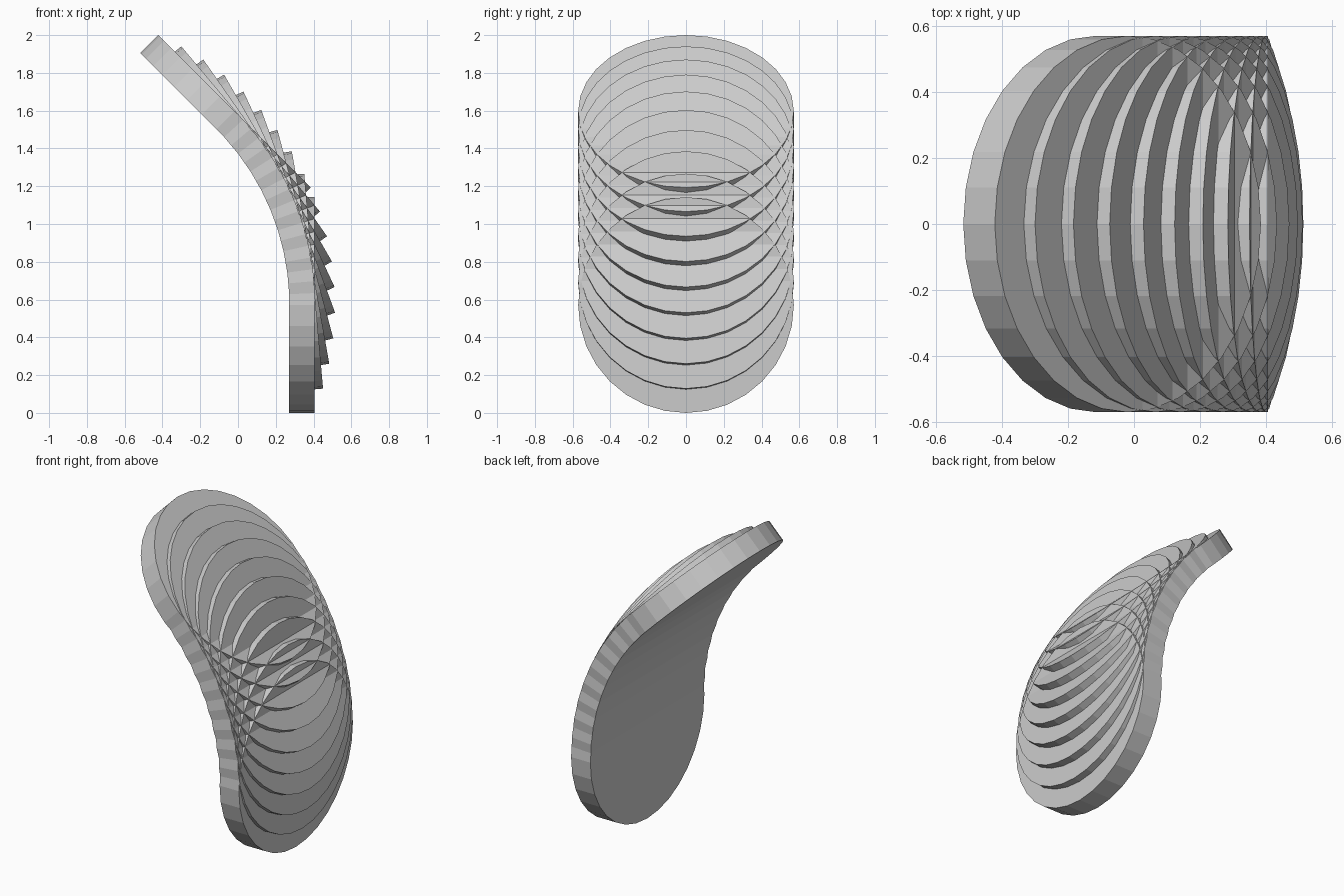
import bpy
from math import radians, sin, cos

if "Cube" in bpy.data.objects:
    bpy.data.objects.remove(bpy.data.objects["Cube"])

RADIUS = 0.571       # disc radius
THICK = 0.135        # disc thickness
OUTER = 1.45         # pivot to outer disc face
PIVOT_X, PIVOT_Z = -1.044, RADIUS
COUNT, STEP = 10, 5  # discs, degrees between them

# overlapping discs swept around a horizontal pivot, each tilted 5 degrees more
for i in range(COUNT):
    a = radians(i * STEP)
    mid = OUTER - THICK / 2
    bpy.ops.mesh.primitive_cylinder_add(
        vertices=32, radius=RADIUS, depth=THICK,
        location=(PIVOT_X + mid * cos(a), 0, PIVOT_Z + mid * sin(a)),
        rotation=(0, radians(90) - a, 0))
    bpy.context.object.name = f"curved_stack_disc_{i + 1}"
